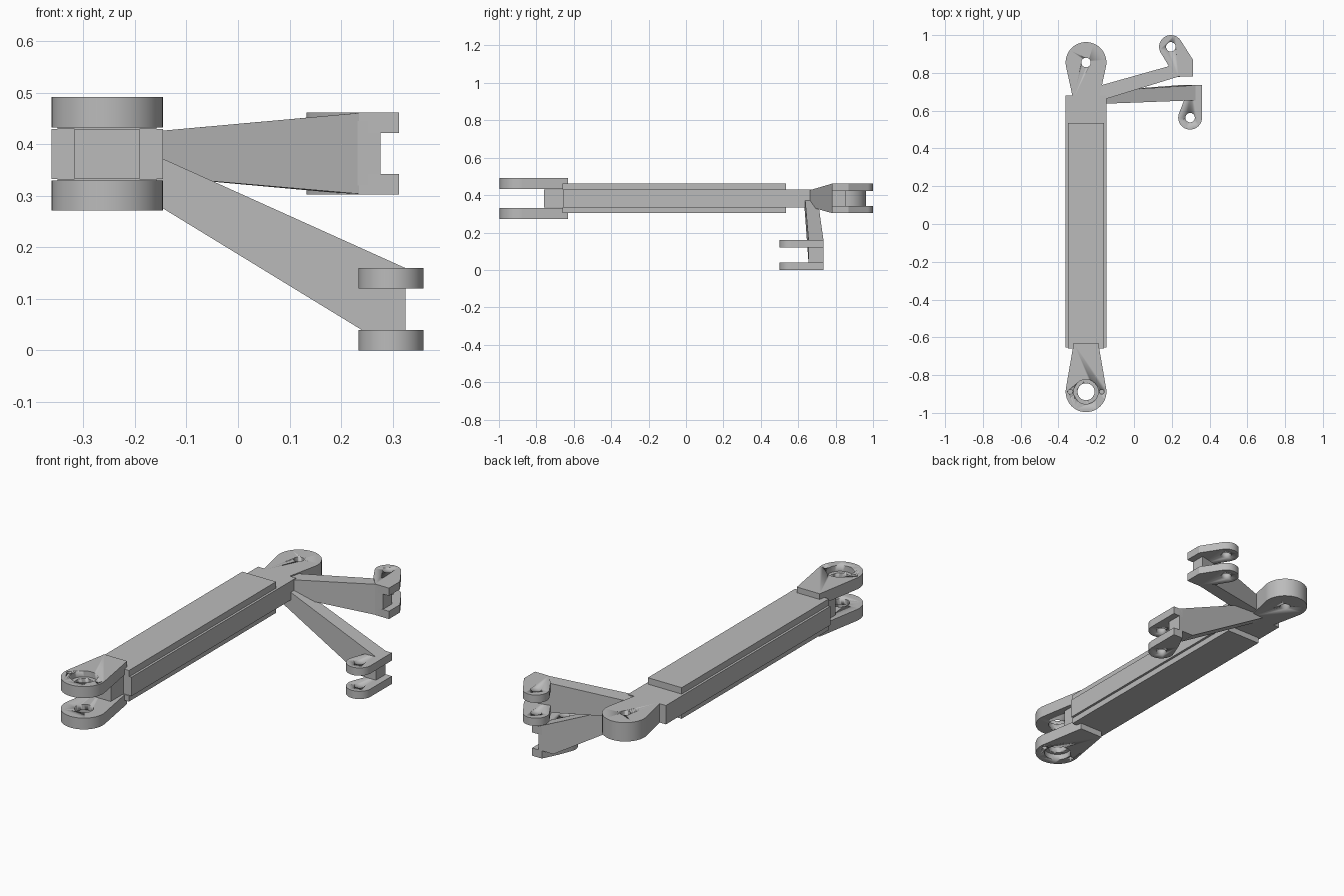
import bpy, bmesh, math
from mathutils import Vector
from mathutils.geometry import convex_hull_2d

cube = bpy.data.objects.get("Cube")
if cube:
    bpy.data.objects.remove(cube, do_unlink=True)

metal = bpy.data.materials.new("plain grey metal")
metal.use_nodes = True
GREY = (0.5, 0.5, 0.5, 1)
metal.diffuse_color = GREY
metal.node_tree.nodes["Principled BSDF"].inputs["Base Color"].default_value = GREY

CX = -0.254            # centre line of the main beam
CORE_Z = (0.333, 0.43)


def finish(name, bm):
    bmesh.ops.recalc_face_normals(bm, faces=bm.faces)
    mesh = bpy.data.meshes.new(name)
    bm.to_mesh(mesh)
    bm.free()
    mesh.materials.append(metal)
    obj = bpy.data.objects.new(name, mesh)
    bpy.context.collection.objects.link(obj)
    return obj


def loft(name, a, b):
    """Solid between two matching rings of points."""
    bm = bmesh.new()
    ra, rb = [[bm.verts.new(p) for p in ring] for ring in (a, b)]
    bm.faces.new(ra)
    bm.faces.new(rb)
    n = len(ra)
    for i in range(n):
        j = (i + 1) % n
        bm.faces.new((ra[i], ra[j], rb[j], rb[i]))
    return finish(name, bm)


def prism(name, outline, z0, z1):
    return loft(name, [(x, y, z0) for x, y in outline], [(x, y, z1) for x, y in outline])


def box(name, x, y, z):
    return prism(name, [(x[0], y[0]), (x[1], y[0]), (x[1], y[1]), (x[0], y[1])], *z)


def circle(c, r, n=48):
    return [(c[0] + r * math.cos(math.tau * i / n), c[1] + r * math.sin(math.tau * i / n))
            for i in range(n)]


def smooth(obj):
    bpy.ops.object.select_all(action="DESELECT")
    obj.select_set(True)
    bpy.context.view_layer.objects.active = obj
    bpy.ops.object.shade_smooth_by_angle(angle=math.radians(30))


def drill(obj, c, r, z0, z1):
    cutter = prism(obj.name + "_hole_cutter", circle(c, r, 32), z0, z1)
    smooth(cutter)
    cutter.hide_render = True
    cutter.display_type = "WIRE"
    cutter.hide_set(True)
    mod = obj.modifiers.new("hole", "BOOLEAN")
    mod.operation, mod.solver, mod.object = "DIFFERENCE", "EXACT", cutter


def lug(name, c, r, root, z, hole):
    """Rounded eye tapering to its root points, drilled through."""
    pts = [Vector(p) for p in circle(c, r) + root]
    obj = prism(name, [tuple(pts[i]) for i in convex_hull_2d(pts)], *z)
    smooth(obj)
    drill(obj, c, hole, z[0] - 0.02, z[1] + 0.02)
    return obj


# Main beam: core, cover plates and front tongue
box("beam_core", (CX - 0.108, CX + 0.108), (-0.655, 0.68), CORE_Z)
for name, z in (("top_cover", (0.43, 0.463)), ("bottom_cover", (0.303, 0.333))):
    box(name, (CX - 0.096, CX + 0.096), (-0.66, 0.535), z)
box("front_tongue", (CX - 0.063, CX + 0.063), (-0.76, -0.65), CORE_Z)

# Front fork: two eyes with a bearing recess on the outside and two pin holes
eye = (CX, -0.888)
root = [(CX - 0.065, -0.63), (CX + 0.065, -0.63)]
for name, z, recess in (("upper_front_eye", (0.433, 0.492), (0.462, 0.51)),
                        ("lower_front_eye", (0.272, 0.33), (0.25, 0.301))):
    obj = lug(name, eye, 0.108, root, z, 0.045)
    drill(obj, eye, 0.065, *recess)
    for s in (-1, 1):
        drill(obj, (CX + s * 0.083, eye[1]), 0.013, *recess)

# Rear eye
lug("rear_eye", (CX, 0.855), 0.108, [(CX - 0.068, 0.66), (CX + 0.068, 0.66)], CORE_Z, 0.025)


def section(x, y0, y1, z0, z1):
    return [(x, y0, z0), (x, y1, z0), (x, y1, z1), (x, y0, z1)]


# Upper side arm, widening outward, with its rear-facing fork
loft("upper_side_arm", section(CX, 0.63, 0.712, 0.346, 0.417),
     [(0.235, 0.78, 0.304), (0.19, 0.837, 0.306), (0.19, 0.837, 0.457), (0.235, 0.78, 0.461)])
prism("upper_fork_web", [(0.23, 0.779), (0.277, 0.781), (0.277, 0.855), (0.185, 0.835)], 0.32, 0.445)
upper_root = [(0.235, 0.78), (0.312, 0.78), (0.312, 0.87), (0.185, 0.835)]
for name, z in (("upper_fork_top", (0.422, 0.462)), ("upper_fork_bottom", (0.303, 0.343))):
    lug(name, (0.195, 0.938), 0.062, upper_root, z, 0.025)

# Lower side arm, sloping down, with its front-facing fork
profile_in = [(CX, 0.342), (CX, 0.421)]
profile_out = [(0.24, 0.04), (0.325, 0.04), (0.325, 0.16)]


def arm_side(inner_y, outer_y):
    return ([(x, inner_y, z) for x, z in profile_in[::-1]] +
            [(x, outer_y, z) for x, z in profile_out])


loft("lower_side_arm", arm_side(0.633, 0.655), arm_side(0.698, 0.735))
lower_root = [(0.36, 0.735), (0.305, 0.735), (0.265, 0.655)]
for name, z in (("lower_fork_top", (0.12, 0.16)), ("lower_fork_bottom", (0.0, 0.04))):
    lug(name, (0.297, 0.563), 0.063, lower_root, z, 0.025)
